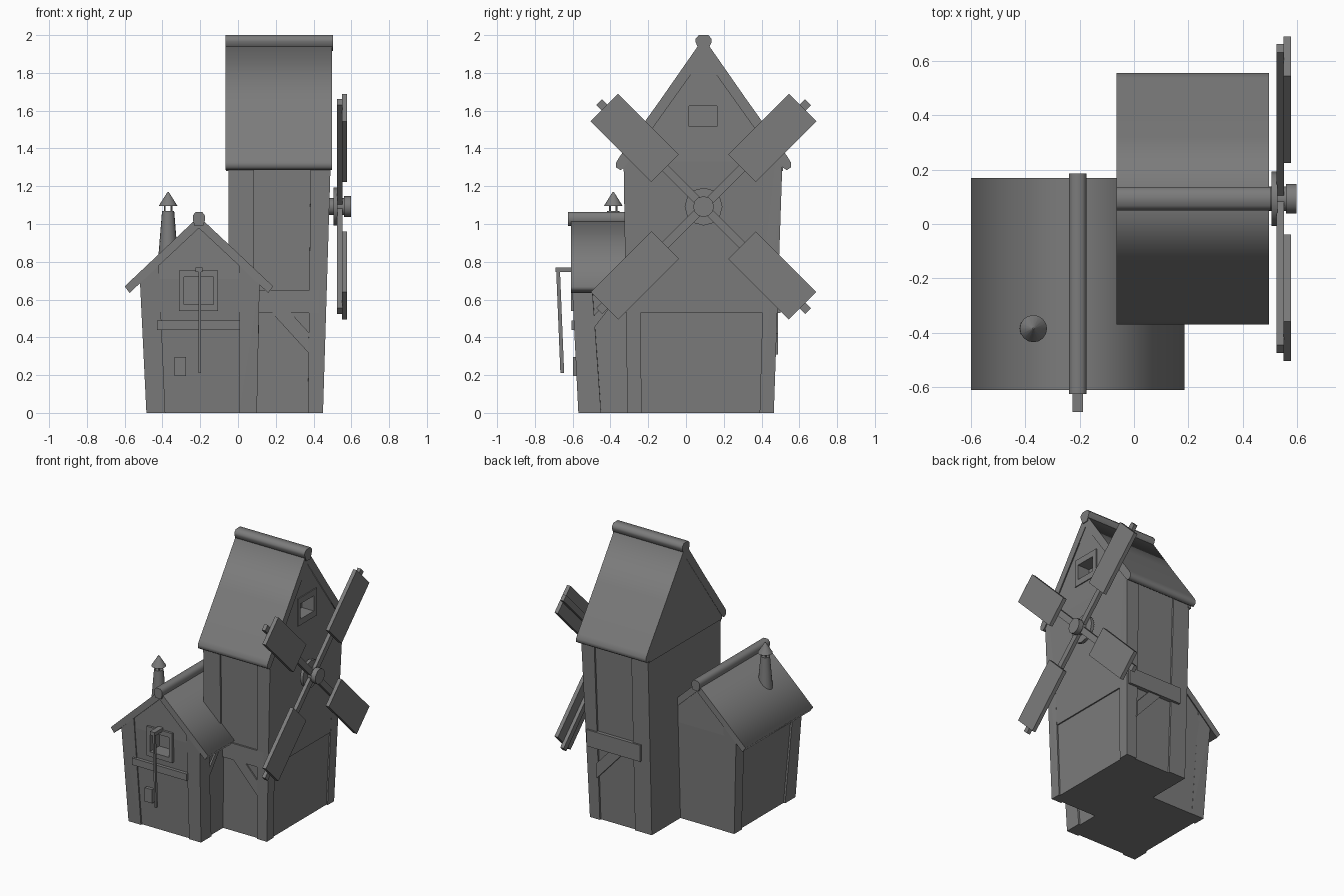
import bpy, bmesh, math
from mathutils import Vector

if "Cube" in bpy.data.objects:
    bpy.data.objects.remove(bpy.data.objects["Cube"])

# Dark grey material shared by every part
GREY = bpy.data.materials.new("dark_grey")
GREY.diffuse_color = (0.2, 0.2, 0.2, 1)
GREY.use_nodes = True
GREY.node_tree.nodes["Principled BSDF"].inputs["Base Color"].default_value = GREY.diffuse_color


def finish(bm, name):
    bmesh.ops.recalc_face_normals(bm, faces=bm.faces)
    me = bpy.data.meshes.new(name)
    bm.to_mesh(me)
    bm.free()
    me.materials.append(GREY)
    ob = bpy.data.objects.new(name, me)
    bpy.context.collection.objects.link(ob)
    return ob


def hull(name, pts):
    bm = bmesh.new()
    for p in pts:
        bm.verts.new(p)
    r = bmesh.ops.convex_hull(bm, input=bm.verts)
    junk = [v for v in r["geom_interior"] if isinstance(v, bmesh.types.BMVert)]
    bmesh.ops.delete(bm, geom=junk, context='VERTS')
    bmesh.ops.dissolve_limit(bm, angle_limit=0.002, verts=bm.verts, edges=bm.edges)
    return finish(bm, name)


def box(name, x, y, z):
    return hull(name, [(a, b, c) for a in x for b in y for c in z])


def prism(name, pts, axis, a, b, smooth=False):
    """Extrude a 2D outline along axis 'x' (pts are y,z) or 'y' (pts are x,z)."""
    put = (lambda p, t: (t, *p)) if axis == 'x' else (lambda p, t: (p[0], t, p[1]))
    bm = bmesh.new()
    lo = [bm.verts.new(put(p, a)) for p in pts]
    hi = [bm.verts.new(put(p, b)) for p in pts]
    caps = [bm.faces.new(lo), bm.faces.new(hi)]
    n = len(pts)
    for i in range(n):
        f = bm.faces.new((lo[i], lo[(i + 1) % n], hi[(i + 1) % n], hi[i]))
        f.smooth = smooth
    for f in caps:
        for e in f.edges:
            e.smooth = False
    return finish(bm, name)


def rod(name, p, q, r1, r2, seg=12):
    p, q = Vector(p), Vector(q)
    bm = bmesh.new()
    bmesh.ops.create_cone(bm, cap_ends=True, segments=seg, radius1=r1, radius2=r2, depth=(q - p).length)
    rot = (q - p).to_track_quat('Z', 'Y').to_matrix()
    for v in bm.verts:
        v.co = rot @ v.co + (p + q) / 2
    return finish(bm, name)


def mirrored(half, c):
    """Outline from a right half (offset, z), mirrored about c."""
    return [(c + d, z) for d, z in half] + [(c - d, z) for d, z in reversed(half) if d > 0]


def roof(name, outer, inner, c, axis, a, b):
    # outer runs apex to eave, inner runs eave to apex
    right = [(c + d, z) for d, z in outer + inner]
    left = [(c - d, z) for d, z in (outer[1:] + inner[:-1])][::-1]
    return prism(name, right + left, axis, a, b, True)


def post(name, xb, xt, yb, yt, ztop):
    # tapering corner post, its top following the roof slope
    pts = [(x, y, 0) for x in xb for y in yb]
    pts += [(x, y, ztop(x, y)) for x in xt for y in yt]
    return hull(name, pts)


def cut(obs, cutter):
    cutter.hide_render = True
    cutter.hide_viewport = True
    for ob in obs:
        m = ob.modifiers.new("opening", 'BOOLEAN')
        m.object = cutter
        m.operation = 'DIFFERENCE'
        m.solver = 'EXACT'


# --- Tower ---
CY = 0.093
tower = hull("tower_wall",
             [(x, y, 0) for x in (-0.05, 0.439) for y in (-0.297, 0.452)] +
             [(x, y, 1.33) for x in (-0.05, 0.478) for y in (-0.318, 0.498)] +
             [(-0.05, CY, 1.93), (0.478, CY, 1.93)])
tower_top = lambda x, y: 1.92 - 1.45 * abs(y - CY)
for i, (xb, xt) in enumerate((((-0.05, 0.085), (-0.05, 0.085)), ((0.37, 0.45), (0.385, 0.49)))):
    post(f"tower_front_post_{i}", xb, xt, (-0.31, -0.235), (-0.33, -0.25), tower_top)
    post(f"tower_back_post_{i}", xb, xt, (0.39, 0.465), (0.43, 0.51), tower_top)
gable = hull("tower_upper_cladding",
             [(x, y, 0.53) for x in (0.43, 0.464) for y in (-0.27, 0.44)] +
             [(x, y, 1.33) for x in (0.43, 0.489) for y in (-0.315, 0.495)] +
             [(0.43, CY, 1.93), (0.489, CY, 1.93)])
prism("tower_back_gable", mirrored([(0, 1.94), (0.42, 1.34), (0.42, 1.28)], CY), 'x', -0.063, -0.04)
brace = [(0.17, 0.54), (0.27, 0.54), (0.38, 0.42), (0.38, 0.31)]
box("tower_front_beam", (0.0, 0.43), (-0.32, -0.28), (0.53, 0.65))
prism("tower_front_brace", brace, 'y', -0.313, -0.28)
box("tower_back_beam", (0.02, 0.455), (0.45, 0.5), (0.53, 0.65))
prism("tower_back_brace", brace, 'y', 0.45, 0.487)

# Tower roof, ridge cap and gable brace
roof("tower_roof", [(0, 1.985), (0.23, 1.655), (0.445, 1.355), (0.463, 1.325), (0.463, 1.3), (0.44, 1.285)],
     [(0.418, 1.3), (0, 1.885)], CY, 'x', -0.065, 0.497)
prism("tower_ridge_cap", mirrored([(0.022, 1.915), (0.043, 1.965), (0.043, 1.98), (0.025, 2.0)], CY),
      'x', -0.065, 0.503, True)
prism("tower_gable_brace", mirrored([(0, 1.89), (0.09, 1.79), (0.075, 1.8), (0.06, 1.825)], CY), 'x', 0.47, 0.493)

# Tower window
frame = box("tower_window_frame", (0.47, 0.496), (-0.015, 0.2), (1.47, 1.67))
cut([frame, gable, tower],
    box("tower_window_cutter", (0.4, 0.6), (0.015, 0.165), (1.515, 1.625)))

# --- Sails ---
HZ = 1.092
rod("sail_axle", (0.44, CY, HZ), (0.57, CY, HZ), 0.045, 0.045)
rod("sail_hub_disc", (0.505, CY, HZ), (0.528, CY, HZ), 0.1, 0.1)
rod("sail_hub_cap", (0.56, CY, HZ), (0.597, CY, HZ), 0.055, 0.055)
for k in range(4):
    a = math.radians(45 + 90 * k)
    for name, x, w, r in ((f"sail_arm_{k}", (0.525, 0.552), 0.022, (0.0, 0.782)),
                          (f"sail_blade_{k}", (0.55, 0.578), 0.103, (0.288, 0.742))):
        hull(name, [(xx, CY + rr * math.cos(a) - ww * math.sin(a), HZ + rr * math.sin(a) + ww * math.cos(a))
                    for xx in x for rr in r for ww in (-w, w)])

# --- House ---
CX = -0.207
house = hull("house_wall",
             [(x, y, z0) for z0, xs, ys in ((0, (-0.472, 0.087), (-0.558, 0.135)),
                                            (0.71, (-0.507, 0.102), (-0.594, 0.162)))
              for x in xs for y in ys] + [(CX, -0.594, 1.0), (CX, 0.162, 1.0)])
house_top = lambda x, y: 1.01 - 0.94 * abs(x - CX)
for side, xb, xt in (("left", (-0.485, -0.385), (-0.52, -0.42)), ("right", (0.005, 0.1), (0.005, 0.115))):
    post(f"house_front_post_{side}", xb, xt, (-0.57, -0.45), (-0.605, -0.5), house_top)
    post(f"house_back_post_{side}", xb, xt, (0.05, 0.137), (0.07, 0.165), house_top)
box("house_front_beam", (-0.43, 0.01), (-0.607, -0.56), (0.44, 0.49))
box("house_front_hatch", (-0.335, -0.275), (-0.597, -0.55), (0.195, 0.295))
prism("house_side_brace", [(-0.51, 0.42), (-0.51, 0.49), (-0.41, 0.6), (-0.37, 0.6)], 'x', 0.08, 0.11)

# House roof and ridge cap
roof("house_roof", [(0, 1.04), (0.2, 0.852), (0.393, 0.67)], [(0.367, 0.635), (0, 0.978)], CX, 'y', -0.61, 0.17)
prism("house_ridge_cap", mirrored([(0.022, 0.99), (0.032, 1.02), (0.032, 1.045), (0.018, 1.063)], CX),
      'y', -0.625, 0.185, True)

# House window
frame = box("house_window_frame", (-0.312, -0.105), (-0.61, -0.57), (0.54, 0.755))
cut([frame, house], box("house_window_cutter", (-0.285, -0.13), (-0.7, -0.5), (0.575, 0.72)))

# Hoist beam with hanging rod
box("hoist_beam", (-0.226, -0.188), (-0.692, -0.5), (0.745, 0.771))
hull("hoist_rod", [(x, y + d, z) for x in (-0.209, -0.195) for d in (-0.01, 0.01)
                   for y, z in ((-0.677, 0.75), (-0.655, 0.21))])

# Chimney with cone cap on short legs
PX, PY = -0.37, -0.385
rod("chimney_pipe", (PX, PY, 0.8), (PX, PY, 1.07), 0.054, 0.032, 16)
rod("chimney_cap", (PX, PY, 1.095), (PX, PY, 1.17), 0.05, 0.003, 16)
for k in range(4):
    a = math.radians(45 + 90 * k)
    x, y = PX + 0.025 * math.cos(a), PY + 0.025 * math.sin(a)
    rod(f"chimney_leg_{k}", (x, y, 1.06), (x, y, 1.1), 0.005, 0.005, 6)

# Smooth round parts
for ob in bpy.data.objects:
    if ob.name.startswith(("sail_hub", "sail_axle", "chimney")):
        bpy.ops.object.select_all(action='DESELECT')
        ob.select_set(True)
        bpy.context.view_layer.objects.active = ob
        bpy.ops.object.shade_smooth_by_angle(angle=math.radians(35))
